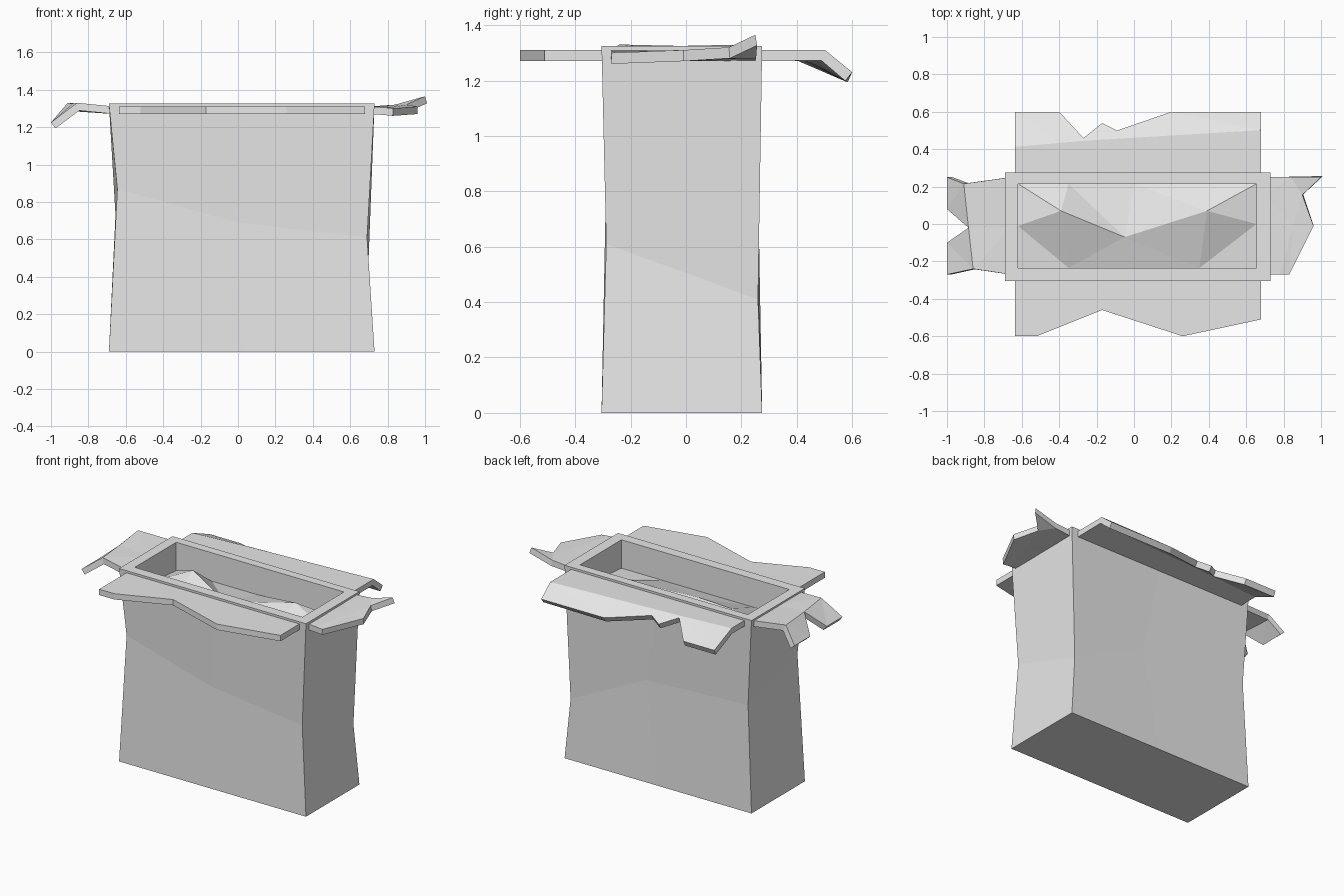
import bpy
import bmesh

cube = bpy.data.objects.get("Cube")
if cube:
    bpy.data.objects.remove(cube, do_unlink=True)

grey = bpy.data.materials.new("plain_grey")
grey.use_nodes = True
COLOUR = (0.8, 0.8, 0.8, 1)
grey.diffuse_color = COLOUR
grey.node_tree.nodes["Principled BSDF"].inputs["Base Color"].default_value = COLOUR

TOP = 1.325       # rim height
FLAP = 1.31       # upper surface of the flaps
FLOOR = 1.13      # edge height of the contents
THICK = 0.04


def finish(name, bm):
    mesh = bpy.data.meshes.new(name)
    bm.to_mesh(mesh)
    bm.free()
    mesh.materials.append(grey)
    obj = bpy.data.objects.new(name, mesh)
    bpy.context.collection.objects.link(obj)
    return obj


def strip(bm, a, b, closed=False):
    """Join two equally long rows of vertices with quads."""
    n = len(a)
    for i in range(n if closed else n - 1):
        j = (i + 1) % n
        bm.faces.new((a[i], a[j], b[j], b[i]))


def sheet(name, rows, thickness=0):
    """Surface through rows of points, facing up, optionally thickened downward."""
    bm = bmesh.new()
    made = [[bm.verts.new(p) for p in row] for row in rows]
    for a, b in zip(made, made[1:]):
        strip(bm, a, b)
    bmesh.ops.triangulate(bm, faces=bm.faces[:])
    bm.normal_update()
    bmesh.ops.reverse_faces(bm, faces=[f for f in bm.faces if f.normal.z < 0])
    obj = finish(name, bm)
    if thickness:
        solid = obj.modifiers.new("thickness", "SOLIDIFY")
        solid.thickness = thickness
        solid.offset = -1
    return obj


def ring(x0, x1, y0, y1, z):
    """Rectangle with an extra point in the middle of each long side."""
    m = (x0 + x1) / 2
    return [(x0, y0, z), (m, y0, z), (x1, y0, z), (x1, y1, z), (m, y1, z), (x0, y1, z)]


# Bag body: pinched waist, flat rim and open inside
waist = [(-0.645, -0.288, 0.87), (0.0, -0.285, 0.69), (0.69, -0.288, 0.61),
         (0.695, 0.26, 0.41), (0.13, 0.255, 0.69), (-0.655, 0.262, 0.73)]
rings = [ring(-0.69, 0.73, -0.305, 0.275, 0), waist,
         ring(-0.69, 0.73, -0.305, 0.275, TOP),
         ring(-0.62, 0.655, -0.235, 0.215, TOP),
         ring(-0.62, 0.655, -0.235, 0.215, FLOOR - 0.03)]
bm = bmesh.new()
loops = [[bm.verts.new(p) for p in r] for r in rings]
for a, b in zip(loops, loops[1:]):
    strip(bm, a, b, True)
bm.faces.new(loops[0])
bm.faces.new(loops[-1])
bmesh.ops.recalc_face_normals(bm, faces=bm.faces[:])
finish("bag_body", bm)

# Contents: a crumpled ridge inside the bag
xs = [-0.62, -0.35, 0.0, 0.35, 0.655]
ridge = [(-0.62, -0.01, 1.15), (-0.39, 0.07, 1.25), (-0.05, -0.07, 1.18),
         (0.39, 0.07, 1.235), (0.655, 0, 1.15)]
sheet("contents", [[(x, -0.235, FLOOR) for x in xs], ridge,
                   [(x, 0.215, FLOOR) for x in xs]])

# Front flap: flat with a torn edge
torn = [(-0.635, -0.6), (-0.52, -0.6), (-0.17, -0.46), (0.26, -0.6), (0.68, -0.51)]
sheet("front_flap", [[(x, -0.27, FLAP) for x, y in torn],
                     [(x, y, FLAP) for x, y in torn]], THICK)

# Back flap: torn edge folded downward along a slanting crease
torn = [(-0.635, 0.6), (-0.4, 0.6), (-0.27, 0.46), (-0.17, 0.54),
        (-0.09, 0.5), (0.2, 0.6), (0.68, 0.6)]
root, crease, edge = [], [], []
for x, y in torn:
    c = 0.445 + (0.08 if x > -0.27 else 0.12) * (x + 0.27) * 0.75
    root.append((x, 0.24, FLAP))
    crease.append((x, c, FLAP))
    edge.append((x, y, FLAP - 0.08 * (y - c) / (0.6 - c)))
sheet("back_flap", [root, crease, edge], THICK)

# Left flap: one corner curls upward
ys = [0.25, 0.155, -0.01, -0.27]
sheet("left_flap", [[(0.7, y, FLAP) for y in ys],
                    [(0.84, 0.25, 1.32), (0.87, 0.155, 1.318),
                     (0.85, -0.01, FLAP), (0.78, -0.27, 1.305)],
                    [(1.0, 0.25, 1.365), (0.9, 0.155, 1.32),
                     (0.96, -0.01, FLAP), (0.83, -0.27, 1.3)]], THICK)

# Right flap: rises to a crease, then two tongues bend down around a notch
crease = [(-0.91, 0.215, 1.33), (-0.885, -0.02, 1.325), (-0.86, -0.24, 1.33)]
sheet("right_flap", [[(-0.66, y, FLAP) for y in (0.25, -0.02, -0.27)], crease], THICK)
for name, corner, outer in (("right_flap_back_tongue", crease[0], (0.25, 0.08)),
                            ("right_flap_front_tongue", crease[2], (-0.27, -0.1))):
    sheet(name, [[corner, crease[1]], [(-1.0, y, 1.225) for y in outer]], THICK)
